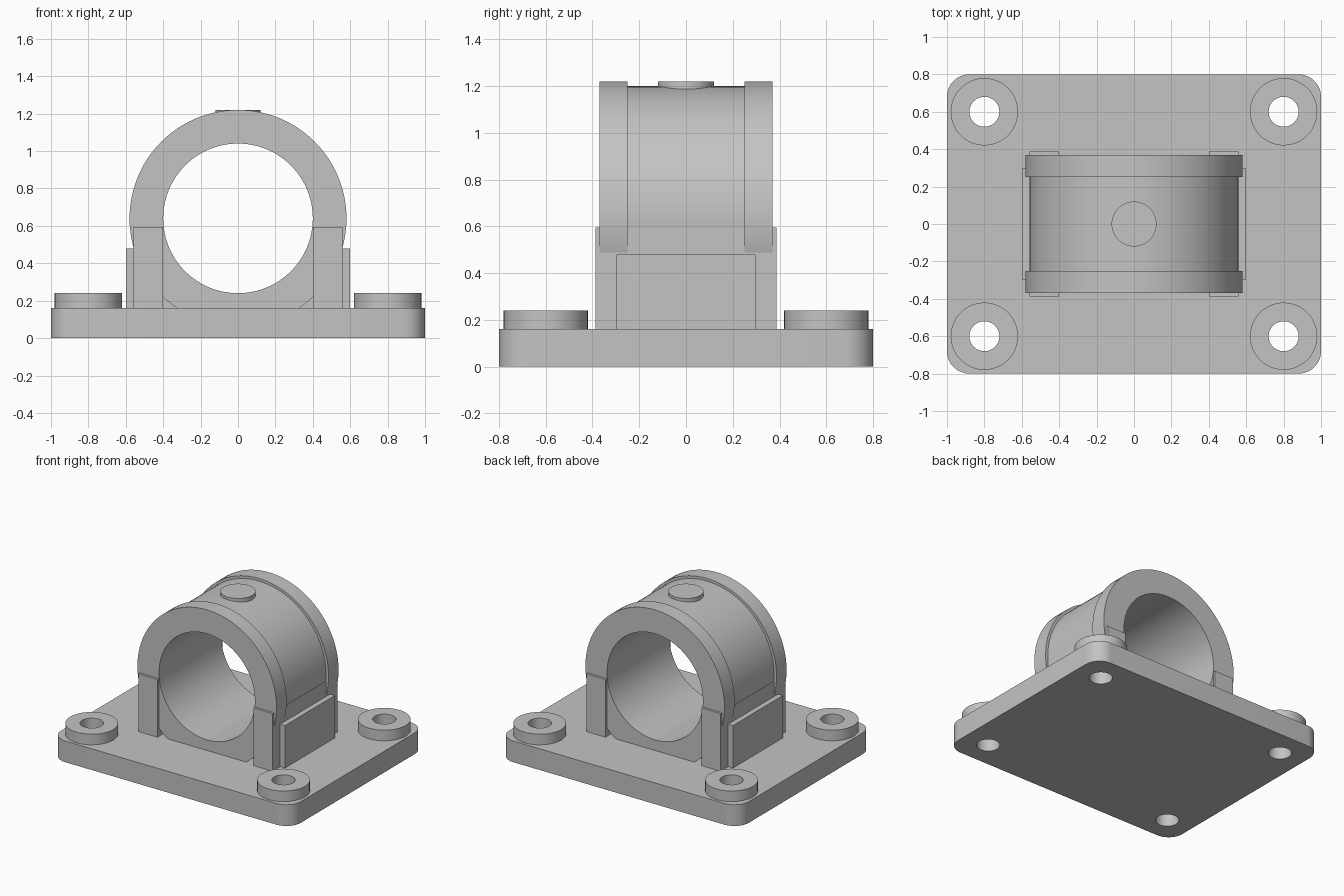
import bpy, bmesh
from math import sin, cos, pi
from mathutils import Vector, Matrix

cube = bpy.data.objects.get("Cube")
if cube:
    bpy.data.objects.remove(cube, do_unlink=True)

grey = bpy.data.materials.new("grey metal")
grey.use_nodes = True
colour = (0.55, 0.55, 0.55, 1)
grey.diffuse_color = colour
grey.node_tree.nodes["Principled BSDF"].inputs["Base Color"].default_value = colour

SEG = 96
BORE_Z = 0.64
PLATE_TOP = 0.16


def finish(bm, name, matrix=None):
    if matrix:
        bmesh.ops.transform(bm, matrix=matrix, verts=bm.verts)
    bmesh.ops.recalc_face_normals(bm, faces=bm.faces)
    mesh = bpy.data.meshes.new(name)
    bm.to_mesh(mesh)
    bm.free()
    mesh.materials.append(grey)
    ob = bpy.data.objects.new(name, mesh)
    bpy.context.collection.objects.link(ob)
    bpy.ops.object.select_all(action='DESELECT')
    ob.select_set(True)
    bpy.context.view_layer.objects.active = ob
    bpy.ops.object.shade_smooth_by_angle(angle=pi / 6)
    return ob


def lathe(name, profile, matrix, seg=SEG):
    """Spin a closed (radius, height) profile around z."""
    bm = bmesh.new()
    rings = [[bm.verts.new((r * cos(2 * pi * i / seg), r * sin(2 * pi * i / seg), h))
              for i in range(seg)] for r, h in profile]
    for a, b in zip(rings, rings[1:] + rings[:1]):
        for i in range(seg):
            j = (i + 1) % seg
            bm.faces.new((a[i], a[j], b[j], b[i]))
    return finish(bm, name, matrix)


def prism(name, outline, half_depth):
    """Extrude an (x, z) outline along y, centred."""
    bm = bmesh.new()
    face = bm.faces.new([bm.verts.new((x, -half_depth, z)) for x, z in outline])
    out = bmesh.ops.extrude_face_region(bm, geom=[face])
    moved = [v for v in out["geom"] if isinstance(v, bmesh.types.BMVert)]
    bmesh.ops.translate(bm, verts=moved, vec=(0, 2 * half_depth, 0))
    return finish(bm, name)


def arc(cx, cy, r, start, end, steps):
    return [(cx + r * cos(start + (end - start) * i / steps),
             cy + r * sin(start + (end - start) * i / steps)) for i in range(steps + 1)]


# Base plate: rounded rectangle with four bolt holes
corners = [(0.8, 0.6), (-0.8, 0.6), (-0.8, -0.6), (0.8, -0.6)]
R = 0.12
outline = []
for k, (x, y) in enumerate(corners):
    cx = (1 - R) * (1 if x > 0 else -1)
    cy = (0.8 - R) * (1 if y > 0 else -1)
    outline += arc(cx, cy, R, k * pi / 2, (k + 1) * pi / 2, 12)
loops = [outline] + [arc(x, y, 0.08, 0, 2 * pi, 48)[:-1] for x, y in corners]
bm = bmesh.new()
for loop in loops:
    vs = [bm.verts.new((x, y, 0)) for x, y in loop]
    for a, b in zip(vs, vs[1:] + vs[:1]):
        bm.edges.new((a, b))
bmesh.ops.triangle_fill(bm, use_beauty=True, edges=bm.edges[:], normal=Vector((0, 0, 1)))
out = bmesh.ops.extrude_face_region(bm, geom=bm.faces[:])
top = [v for v in out["geom"] if isinstance(v, bmesh.types.BMVert)]
bmesh.ops.translate(bm, verts=top, vec=(0, 0, PLATE_TOP))
finish(bm, "base_plate")

# Bolt bosses
for n, (x, y) in enumerate(corners):
    lathe(f"bolt_boss_{n + 1}", [(0.08, PLATE_TOP), (0.18, PLATE_TOP), (0.18, 0.24), (0.08, 0.24)],
          Matrix.Translation((x, y, 0)), 48)

# Bearing sleeve with a raised collar at each end
half = [(0.58, 0.37), (0.58, 0.25), (0.56, 0.25)]
sleeve = ([(0.40, -0.37)] + [(r, -h) for r, h in half]
          + [(r, h) for r, h in reversed(half)] + [(0.40, 0.37)])
lathe("bearing_sleeve", sleeve,
      Matrix.Translation((0, 0, BORE_Z)) @ Matrix.Rotation(pi / 2, 4, 'X'))

# Support blocks and outer side pads
for side, s in (("left", 1), ("right", -1)):
    block = [(0.40, 0.15), (0.56, 0.15), (0.56, 0.595), (0.40, 0.595)]
    prism(f"{side}_support_block", [(s * x, z) for x, z in block], 0.388)
    pad = [(0.25, 0.15), (0.60, 0.15), (0.60, 0.48), (0.50, 0.48)]
    prism(f"{side}_side_pad", [(s * x, z) for x, z in pad], 0.297)

# Oil port cap on top of the sleeve
bm = bmesh.new()
bmesh.ops.create_cone(bm, cap_ends=True, segments=48, radius1=0.12, radius2=0.12, depth=0.07)
finish(bm, "oil_cap", Matrix.Translation((0, 0, 1.185)))
